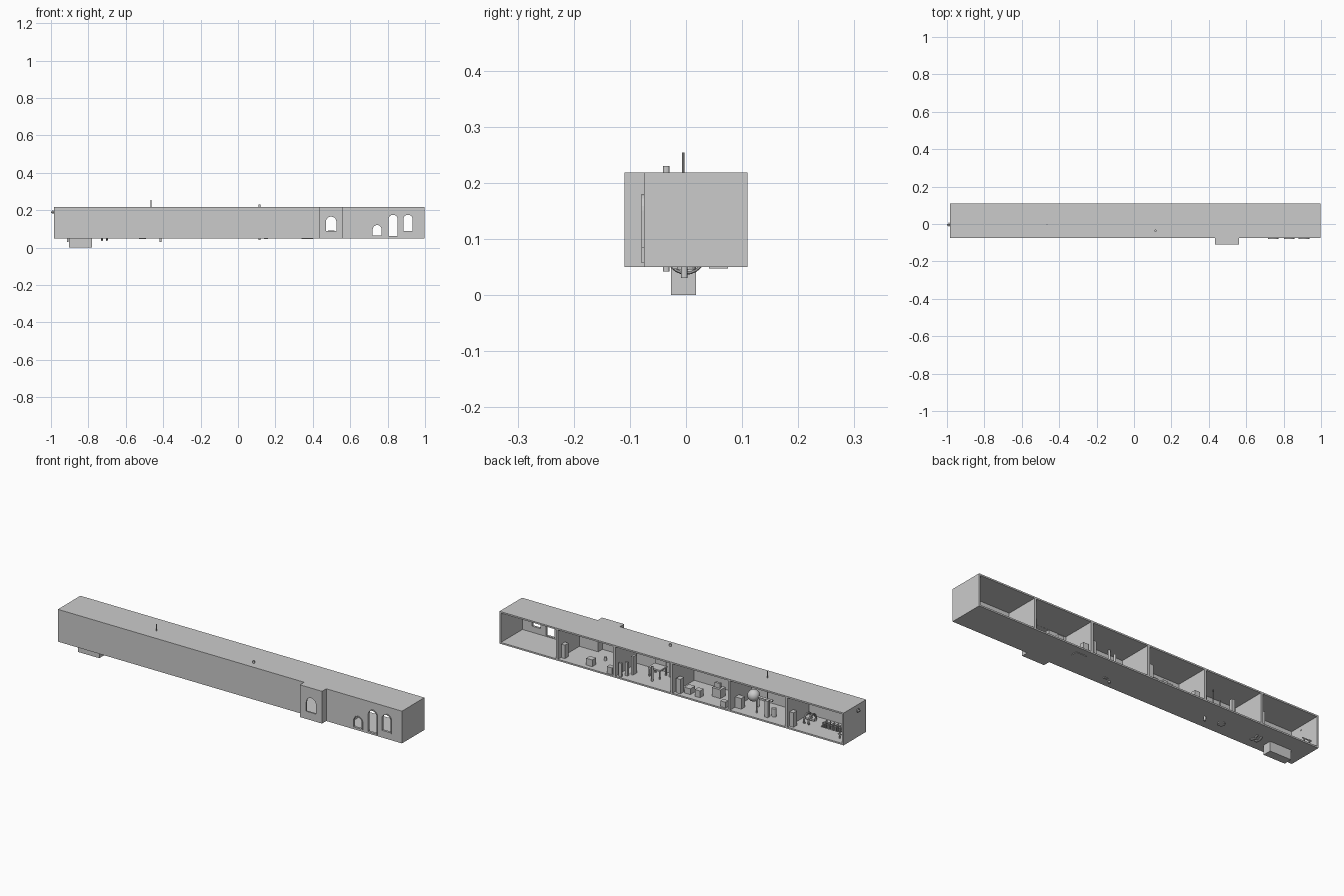
import bpy, bmesh, math
from mathutils import Matrix, Vector

if "Cube" in bpy.data.objects:
    bpy.data.objects.remove(bpy.data.objects["Cube"])

def finish(name, bm):
    bmesh.ops.recalc_face_normals(bm, faces=bm.faces)
    me = bpy.data.meshes.new(name)
    bm.to_mesh(me)
    bm.free()
    ob = bpy.data.objects.new(name, me)
    bpy.context.collection.objects.link(ob)
    return ob

def box(name, x0, x1, y0, y1, z0, z1):
    bm = bmesh.new()
    bmesh.ops.create_cube(bm, size=1)
    for v in bm.verts:
        v.co = Vector(((x0 + x1) / 2 + v.co.x * (x1 - x0),
                       (y0 + y1) / 2 + v.co.y * (y1 - y0),
                       (z0 + z1) / 2 + v.co.z * (z1 - z0)))
    return finish(name, bm)

def block(name, x, y, z, sx, sy, sz):
    """Box standing on height z, centred on x, y."""
    return box(name, x - sx / 2, x + sx / 2, y - sy / 2, y + sy / 2, z, z + sz)

def rod(name, a, b, r, n=12):
    a, b = Vector(a), Vector(b)
    bm = bmesh.new()
    m = Matrix.Translation((a + b) / 2) @ (b - a).to_track_quat('Z', 'Y').to_matrix().to_4x4()
    bmesh.ops.create_cone(bm, cap_ends=True, segments=n, radius1=r, radius2=r,
                          depth=(b - a).length, matrix=m)
    return finish(name, bm)

def ring(name, c, R, r, n=24, k=8):
    bm = bmesh.new()
    rows = []
    for i in range(n):
        t = 2 * math.pi * i / n
        rows.append([bm.verts.new((c[0] + r * math.sin(2 * math.pi * j / k),
                     c[1] + (R + r * math.cos(2 * math.pi * j / k)) * math.cos(t),
                     c[2] + (R + r * math.cos(2 * math.pi * j / k)) * math.sin(t)))
                     for j in range(k)])
    for i in range(n):
        for j in range(k):
            a, b = rows[i], rows[(i + 1) % n]
            bm.faces.new((a[j], b[j], b[(j + 1) % k], a[(j + 1) % k]))
    return finish(name, bm)

def arch(name, x0, x1, z0, z1, y0, y1):
    r, cx = (x1 - x0) / 2, (x0 + x1) / 2
    pts = [(x0, z0), (x1, z0)] + [(cx + r * math.cos(math.pi * i / 12),
                                   z1 - r + r * math.sin(math.pi * i / 12)) for i in range(13)]
    bm = bmesh.new()
    f = bm.faces.new([bm.verts.new((x, y0, z)) for x, z in pts])
    g = bmesh.ops.extrude_face_region(bm, geom=[f])
    bmesh.ops.translate(bm, vec=(0, y1 - y0, 0),
                        verts=[v for v in g['geom'] if isinstance(v, bmesh.types.BMVert)])
    return finish(name, bm)

def cut(ob, cutter):
    m = ob.modifiers.new("cut", 'BOOLEAN')
    m.operation, m.solver, m.object = 'DIFFERENCE', 'EXACT', cutter
    cutter.hide_render = True
    cutter.hide_set(True)

X0, X1, Y0, Y1, Z0, Z1, T = -0.985, 0.997, -0.075, 0.11, 0.05, 0.218, 0.008
F = Z0 + T
ROOM = (X1 - X0) / 6

# shell, open at the back, split in six rooms
floor = box("floor", X0, X1, Y0, Y1, Z0, F)
box("roof", X0, X1, Y0, Y1, Z1 - T, Z1)
front = box("front_wall", X0, X1, Y0, Y0 + T, F, Z1 - T)
box("left_wall", X0, X0 + T, Y0 + T, Y1, F, Z1 - T)
box("right_wall", X1 - T, X1, Y0 + T, Y1, F, Z1 - T)
for i in range(1, 6):
    x = X0 + ROOM * i
    box("divider", x - 0.006, x + 0.006, Y0 + T, Y1, F, Z1 - T)

# bay
bx0, bx1, by = 0.433, 0.561, -0.11
box("bay_floor", bx0, bx1, by, Y0, Z0, F)
box("bay_roof", bx0, bx1, by, Y0, Z1 - T, Z1)
box("bay_side", bx0, bx0 + T, by, Y0, F, Z1 - T)
box("bay_side", bx1 - T, bx1, by, Y0, F, Z1 - T)
bay_front = box("bay_front", bx0 + T, bx1 - T, by, by + T, F, Z1 - T)
cut(front, box("bay_cutter", bx0 + T, bx1 - T, Y0 - 0.02, Y0 + 0.02, F, Z1 - T - 0.0005))

# arched windows and door, with frames
for x0, x1, z0, z1 in [(0.72, 0.768, 0.064, 0.121), (0.805, 0.853, 0.062, 0.176), (0.884, 0.934, 0.09, 0.176)]:
    c = arch("opening_cutter", x0, x1, z0, z1, Y0 - 0.02, Y0 + 0.03)
    cut(front, c)
    cut(arch("window_frame", x0 - 0.004, x1 + 0.004, z0 - 0.005, z1 + 0.004, Y0 - 0.004, Y0 + 0.003), c)
cut(bay_front, arch("opening_cutter", 0.47, 0.526, 0.09, 0.166, by - 0.02, by + 0.03))

# sunken pit with posts
p = (-0.903, -0.78, -0.027, 0.018)
cut(floor, box("pit_cutter", p[0] + 0.004, p[1] - 0.004, p[2] + 0.004, p[3] - 0.004, 0.03, 0.08))
box("pit_bottom", *p, 0, 0.005)
for s in (0, 1):
    x, y = p[s], p[2 + s]
    d = 0.004 * (1 - 2 * s)
    box("pit_end", min(x, x + d), max(x, x + d), p[2], p[3], 0.005, Z0)
    box("pit_side", p[0] + 0.004, p[1] - 0.004, min(y, y + d), max(y, y + d), 0.005, Z0)
for i in range(5):
    for j in range(3):
        x, y = -0.886 + i * 0.022, -0.018 + j * 0.014
        rod("pit_post", (x, y, 0.005), (x, y, 0.082), 0.003, 8)
        rod("pit_post_arm", (x - 0.007, y, 0.076), (x + 0.007, y, 0.076), 0.002, 6)

# rail and rings in the last room
for x in (-0.965, -0.935):
    rod("rail_post", (x, 0.07, F), (x, 0.07, 0.1), 0.003, 8)
for z in (0.08, 0.1):
    rod("rail_bar", (-0.975, 0.07, z), (-0.925, 0.07, z), 0.003, 8)
rod("floor_pin", (-0.91, 0, 0.03), (-0.91, 0, 0.075), 0.005)
for x in (-0.727, -0.701):
    ring("wheel_ring", (x, 0, 0.071), 0.03, 0.005)
rod("wheel_axle", (-0.74, 0, 0.071), (-0.69, 0, 0.071), 0.004)
ring("end_wall_ring", (-0.99, -0.003, 0.19), 0.008, 0.003, 16, 6)
rod("end_wall_peg", (-1.0, -0.003, 0.19), (-0.975, -0.003, 0.19), 0.004)

# furniture: x, y, width, depth, height
for name, x, y, sx, sy, h in [
        ("cabinet", -0.674, 0.08, 0.022, 0.03, 0.075),
        ("cabinet", -0.35, 0.055, 0.035, 0.03, 0.055),
        ("tall_box", -0.516, 0.068, 0.018, 0.018, 0.085),
        ("cabinet", -0.022, 0.08, 0.024, 0.03, 0.075),
        ("low_box", -0.06, 0.055, 0.035, 0.04, 0.03),
        ("crate", -0.12, 0.062, 0.03, 0.03, 0.035),
        ("desk", -0.195, 0.01, 0.05, 0.04, 0.045),
        ("crate", -0.285, 0.09, 0.03, 0.025, 0.03),
        ("panel", 0.31, 0.095, 0.016, 0.01, 0.07),
        ("panel", 0.292, 0.07, 0.016, 0.01, 0.07),
        ("panel", 0.275, 0.035, 0.012, 0.035, 0.095),
        ("cabinet", 0.648, 0.07, 0.02, 0.03, 0.07),
        ("crate", 0.498, 0.07, 0.035, 0.03, 0.035),
        ("crate", 0.368, 0.092, 0.03, 0.025, 0.035)]:
    block(name, x, y, F, sx, sy, h)
block("desk_monitor", -0.195, 0.015, F + 0.047, 0.03, 0.012, 0.025)
block("underfloor_plate", 0.37, 0.058, 0.047, 0.06, 0.034, 0.006)
rod("underfloor_disc", (-0.51, 0.0, 0.045), (-0.51, 0.0, 0.055), 0.018, 20)
block("underfloor_slot", 0.15, -0.02, 0.046, 0.02, 0.01, 0.008)

# table with frame
block("table_top", 0.17, -0.01, 0.098, 0.07, 0.06, 0.008)
for x in (0.14, 0.2):
    for y in (-0.035, 0.015):
        rod("table_leg", (x, y, F), (x, y, 0.1), 0.004, 8)
block("table_back", 0.17, -0.037, 0.106, 0.06, 0.006, 0.03)
rod("table_post", (0.157, 0.053, F), (0.157, 0.053, 0.135), 0.005)
rod("through_column", (0.115, -0.035, 0.042), (0.115, -0.035, 0.23), 0.006)

# globe, beam and mast
bm = bmesh.new()
bmesh.ops.create_uvsphere(bm, u_segments=24, v_segments=12, radius=0.03,
                          matrix=Matrix.Translation((-0.39, 0, 0.11)))
globe = finish("globe", bm)
globe.data.polygons.foreach_set("use_smooth", [True] * len(globe.data.polygons))
rod("globe_stand", (-0.415, -0.003, 0.03), (-0.415, -0.003, 0.1), 0.006)
rod("globe_beam", (-0.39, 0, 0.11), (-0.5, 0, 0.11), 0.005)
rod("mast", (-0.465, -0.005, F), (-0.465, -0.005, 0.254), 0.002, 8)
rod("stool_post", (-0.45, 0.06, F), (-0.45, 0.06, 0.12), 0.004)
rod("barrel", (-0.538, 0.043, F), (-0.538, 0.043, 0.1), 0.012, 16)
rod("bay_room_ball_foot", (0.471, -0.01, F), (0.471, -0.01, 0.075), 0.007)
